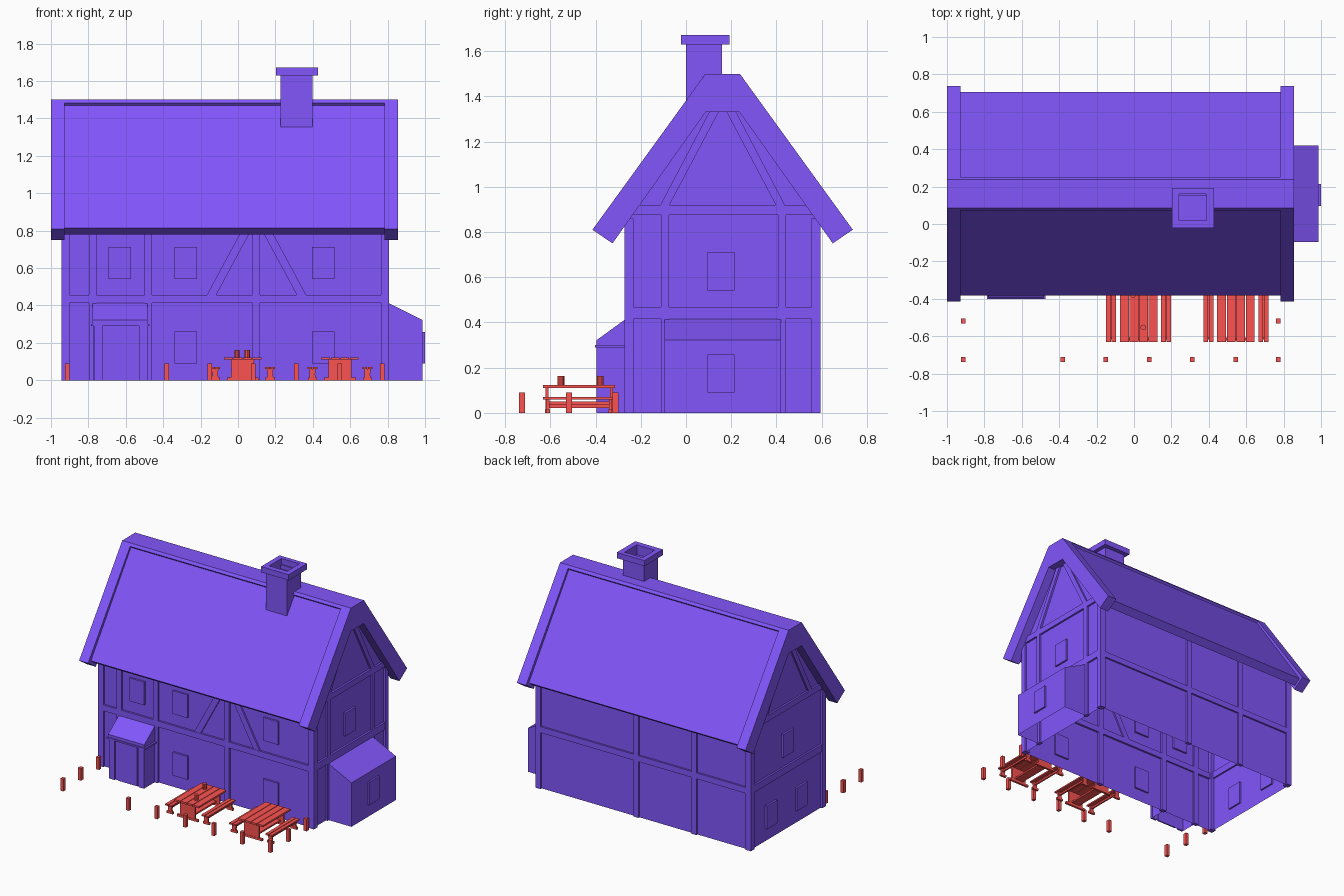
import bpy, bmesh, math

if "Cube" in bpy.data.objects:
    bpy.data.objects.remove(bpy.data.objects["Cube"])

def material(name, rgb):
    m = bpy.data.materials.new(name)
    m.diffuse_color = (*rgb, 1)
    m.use_nodes = True
    m.node_tree.nodes["Principled BSDF"].inputs["Base Color"].default_value = m.diffuse_color
    return m

HOUSE = material("house_purple", (0.223, 0.093, 0.97))
YARD = material("yard_red", (0.96, 0.086, 0.082))
YC = 0.162  # ridge line of the house

def finish(name, bm, mat):
    bmesh.ops.recalc_face_normals(bm, faces=bm.faces)
    me = bpy.data.meshes.new(name)
    bm.to_mesh(me)
    bm.free()
    me.materials.append(mat)
    ob = bpy.data.objects.new(name, me)
    bpy.context.collection.objects.link(ob)
    return ob

def prism(name, pts, axis, a, b, mat=HOUSE, open_bottom=False):
    """Extrude a profile along x (points are y,z) or y (points are x,z).
    The last-to-first edge is the bottom and may be left open."""
    bm = bmesh.new()
    place = (lambda p, t: (t, p[0], p[1])) if axis == 'x' else (lambda p, t: (p[0], t, p[1]))
    lo = [bm.verts.new(place(p, a)) for p in pts]
    hi = [bm.verts.new(place(p, b)) for p in pts]
    bm.faces.new(lo)
    bm.faces.new(hi[::-1])
    n = len(pts)
    for i in range(n - 1 if open_bottom else n):
        j = (i + 1) % n
        bm.faces.new((lo[i], hi[i], hi[j], lo[j]))
    return finish(name, bm, mat)

def box(name, x0, x1, y0, y1, z0, z1, mat=HOUSE):
    return prism(name, [(x0, z0), (x0, z1), (x1, z1), (x1, z0)], 'y', y0, y1, mat)

def sym(half):
    """Mirror half a roof profile (distance from ridge, z) about the ridge."""
    return [(YC - d, z) for d, z in half] + [(YC + d, z) for d, z in reversed(half)]

# House shell, open underneath
prism("house_walls", sym([(.42, 0), (.42, .845), (.075, 1.33)]), 'x', -.93, .79, open_bottom=True)

# Roof: outer line up to the ridge, then back along the underside
def roof(name, outer, inner, x0, x1):
    prism(name, sym(outer) + sym(inner)[::-1], 'x', x0, x1)

roof("roof_slab", [(.543, .815), (.075, 1.476)], [(.494, .78), (.075, 1.345)], -.93, .785)
for side, x0, x1 in (("left", -1, -.927), ("right", .782, .856)):
    roof("gable_board_" + side, [(.576, .81), (.076, 1.5)], [(.487, .75), (.075, 1.33)], x0, x1)
prism("ridge_cap", sym([(.07, 1.46), (.09, 1.482), (.076, 1.5)]), 'x', -.93, .785)

# Chimney with a hollow top
box("chimney", .228, .398, 0, .16, 1.3, 1.60)
for x0, x1, y0, y1 in ((.203, .241, -.022, .192), (.387, .427, -.022, .192),
                       (.241, .387, -.022, .018), (.241, .387, .16, .192)):
    box("chimney_cap", x0, x1, y0, y1, 1.63, 1.672)
for x0, x1, y0, y1 in ((.228, .241, 0, .16), (.387, .398, 0, .16),
                       (.241, .387, 0, .018), (.241, .387, .15, .16)):
    box("chimney_rim", x0, x1, y0, y1, 1.6, 1.63)

# Corner posts
for x0 in (-.944, .764):
    for y0 in (-.272, .556):
        box("corner_post", x0, x0 + .042, y0, y0 + .04, 0, .86)

# Front and back timbers
FRONT, BACK = (-.272, -.243), (.57, .595)
for x0 in (-.797, -.5, .078):
    box("front_stud", x0, x0 + .04, *FRONT, 0, .86)
for x0 in (-.5, -.03):
    box("back_stud", x0, x0 + .04, *BACK, 0, .86)
for name, ys in (("front_beam", FRONT), ("back_beam", BACK)):
    box(name, -.93, .79, *ys, .413, .457)
for s in (-1, 1):
    cx = .099
    prism("front_brace", [(cx + s * .215, .457), (cx + s * .03, .80), (cx + s * .08, .80),
                          (cx + s * .265, .457)], 'y', -.270, -.247)

# Gable timbers on both ends
for side, x0, x1 in (("left", -.943, -.918), ("right", .778, .804)):
    box(side + "_beam", x0, x1, -.25, .575, .416, .468)
    box(side + "_tie_beam", x0, x1, -.272, .596, .876, .92)
    for s in (-1, 1):
        prism(side + "_gable_brace", [(YC + s * .275, .92), (YC + s * .06, 1.33), (YC + s * .018, 1.33),
                                      (YC + s * .235, .92)], 'x', x0, x1)
for y0 in (-.11, .407):
    box("right_stud", .778, .804, y0, y0 + .035, 0, .90)

# Windows are plain raised blocks
for x, z in ((-.632, .542), (-.28, .542), (.455, .542), (-.28, .09), (.455, .09)):
    box("front_window", x - .06, x + .06, -.272, -.245, z, z + .17)
for y, z in ((.16, .542), (.35, .09), (.0, .09)):
    box("left_window", -.944, -.918, y - .06, y + .06, z, z + .17)
box("right_window", .778, .804, .095, .215, .542, .712)

# Lean-to on the right wall
prism("lean_to", [(.79, 0), (.79, .42), (.987, .322), (.987, 0)], 'y', -.095, .42, open_bottom=True)
box("lean_to_window", .97, 1.0, .095, .215, .09, .258)

# Porch and door
prism("porch_roof", [(-.255, .30), (-.255, .417), (-.27, .413), (-.395, .322), (-.395, .30)],
      'x', -.778, -.485)
box("porch_ledge", -.787, -.472, -.402, -.255, .29, .301)
prism("porch_walls", [(-.772, 0), (-.772, .29), (-.487, .29), (-.487, 0)], 'y', -.385, -.255, open_bottom=True)
for x0 in (-.77, -.53):
    box("door_post", x0, x0 + .045, -.395, -.38, 0, .29)
box("door", -.70, -.545, -.39, -.38, 0, .29)

# Tables with benches
def trestle(name, cx, half_foot, half_leg, waist, top, y):
    """Foot and leg panel at one end of a table or bench."""
    box(name + "_foot", cx - half_foot, cx + half_foot, y - .008, y + .008, 0, .016, YARD)
    w, m = half_leg, half_leg * waist
    prism(name + "_leg", [(cx - w, .016), (cx - m, top / 2), (cx - w, top), (cx + w, top),
                          (cx + m, top / 2), (cx + w, .016)], 'y', y - .006, y + .006, YARD)

for tx in (.025, .545):
    for i in range(4):
        x0 = tx - .1 + i * .051
        box("table_plank", x0, x0 + .047, -.632, -.315, .11, .123, YARD)
    box("table_stretcher", tx - .035, tx + .035, -.61, -.335, .022, .034, YARD)
    for y in (-.615, -.33):
        trestle("table", tx, .085, .062, .98, .11, y)
    for s in (-1, 1):
        bx = tx + s * .147
        for o in (-.027, .002):
            box("bench_plank", bx + o, bx + o + .025, -.632, -.315, .06, .07, YARD)
        box("bench_stretcher", bx - .006, bx + .006, -.61, -.335, .036, .05, YARD)
        for y in (-.61, -.335):
            trestle("bench", bx, .025, .017, .85, .06, y)

# Mugs
for x, y in ((.05, -.553), (-.005, -.38)):
    bm = bmesh.new()
    bmesh.ops.create_cone(bm, cap_ends=True, segments=10, radius1=.015, radius2=.015, depth=.04)
    bmesh.ops.translate(bm, verts=bm.verts, vec=(x, y, .143))
    finish("mug", bm, YARD)

# Fence posts, with a gap in front of the door
posts = [(x, -.725) for x in (-.38, -.15, .082, .312, .545)]
posts += [(x, y) for x in (-.913, .772) for y in (-.725, -.518, -.312)]
for x, y in posts:
    box("fence_post", x - .012, x + .012, y - .013, y + .013, 0, .09, YARD)
